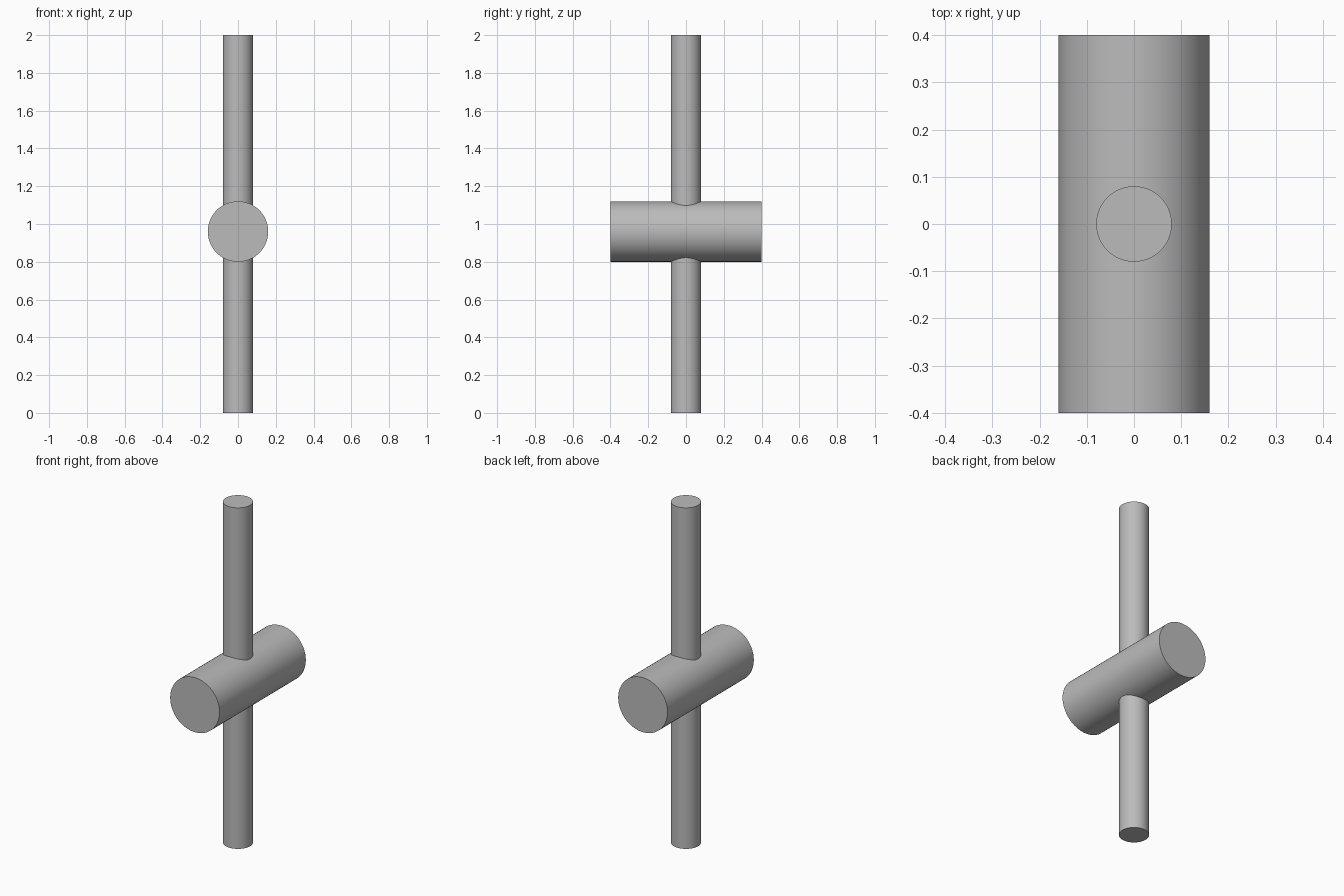
import bpy
import math

cube = bpy.data.objects.get("Cube")
if cube:
    bpy.data.objects.remove(cube, do_unlink=True)

# One plain grey for the whole model
grey = bpy.data.materials.new("grey")
grey.use_nodes = True
colour = (0.5, 0.5, 0.5, 1)
grey.diffuse_color = colour
grey.node_tree.nodes["Principled BSDF"].inputs["Base Color"].default_value = colour


def cylinder(name, radius, length, z, tilt=0):
    bpy.ops.mesh.primitive_cylinder_add(
        vertices=64, radius=radius, depth=length,
        location=(0, 0, z), rotation=(tilt, 0, 0))
    obj = bpy.context.object
    obj.name = name
    obj.data.materials.append(grey)
    bpy.ops.object.shade_smooth_by_angle(angle=math.radians(30))
    return obj


# Upright rod passing through a thicker crosswise barrel
cylinder("upright_rod", 0.08, 2.0, 1.0)
cylinder("cross_barrel", 0.16, 0.8, 0.96, math.pi / 2)
